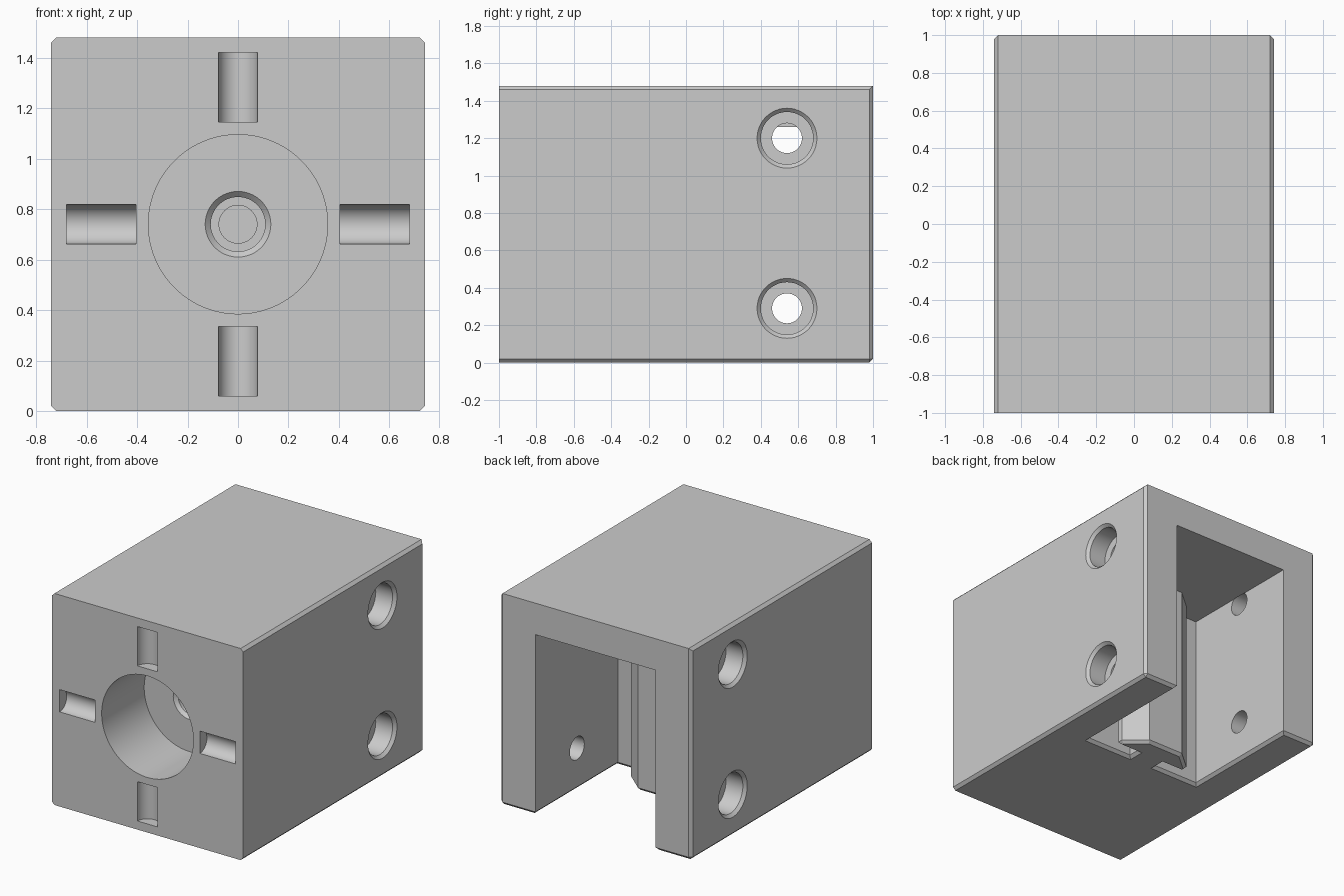
import bpy, bmesh, math
from mathutils import Vector

if "Cube" in bpy.data.objects:
    bpy.data.objects.remove(bpy.data.objects["Cube"], do_unlink=True)

HALF, HEIGHT, CEILING, CHAMFER = 0.74, 1.48, 1.26, 0.02
MID = HEIGHT / 2

grey = bpy.data.materials.new("light_grey")
grey.use_nodes = True
colour = (0.6, 0.6, 0.6, 1)
grey.diffuse_color = colour
grey.node_tree.nodes["Principled BSDF"].inputs["Base Color"].default_value = colour


def finish(bm, name):
    bmesh.ops.recalc_face_normals(bm, faces=bm.faces[:])
    mesh = bpy.data.meshes.new(name)
    bm.to_mesh(mesh)
    bm.free()
    mesh.materials.append(grey)
    obj = bpy.data.objects.new(name, mesh)
    bpy.context.collection.objects.link(obj)
    return obj


def prism(name, outline, z0, z1, chamfered):
    """Extrude a plan outline and chamfer the edges picked by the rule."""
    bm = bmesh.new()
    base = bm.faces.new([bm.verts.new((x, y, z0)) for x, y in outline])
    up = bmesh.ops.extrude_face_region(bm, geom=[base], use_keep_orig=True)["geom"]
    bmesh.ops.translate(bm, verts=[v for v in up if isinstance(v, bmesh.types.BMVert)],
                        vec=(0, 0, z1 - z0))
    bmesh.ops.recalc_face_normals(bm, faces=bm.faces[:])
    picked = [e for e in bm.edges if chamfered(e.verts[0].co, e.verts[1].co)]
    bmesh.ops.bevel(bm, geom=picked, offset=CHAMFER, segments=1,
                    profile=0.5, affect='EDGES')
    return finish(bm, name)


def turned(name, start, direction, steps, sides=64):
    """Turned solid: steps are (distance along the axis, radius)."""
    bm = bmesh.new()
    axis = Vector(direction).normalized()
    turn = axis.to_track_quat('Z', 'Y')
    rings = []
    for d, r in steps:
        angles = [2 * math.pi * i / sides for i in range(sides)]
        rings.append([bm.verts.new(Vector(start) + turn @ Vector(
            (r * math.cos(a), r * math.sin(a), d))) for a in angles])
    for a, b in zip(rings, rings[1:]):
        for i in range(sides):
            j = (i + 1) % sides
            bm.faces.new((a[i], a[j], b[j], b[i]))
    bm.faces.new(rings[0])
    bm.faces.new(rings[-1])
    return finish(bm, name)


def combine(target, other, operation):
    mod = target.modifiers.new(other.name, 'BOOLEAN')
    mod.operation, mod.solver, mod.object = operation, 'EXACT', other
    mesh = bpy.data.meshes.new_from_object(
        target.evaluated_get(bpy.context.evaluated_depsgraph_get()))
    target.modifiers.clear()
    target.data = mesh
    bpy.data.objects.remove(other, do_unlink=True)


def back_corner(a, b):
    return all(abs(p.x) > HALF - 0.01 and p.y > 0.99 for p in (a, b)) and a.x * b.x > 0


# Lower block: two side walls, rear pocket and the T-shaped vertical rail
half_outline = [(HALF, -1), (HALF, 1), (0.465, 1), (0.465, 0.09), (0.11, 0.09),
                (0.11, 0.17), (0.28, 0.17), (0.28, 0.21), (0.14, 0.33)]
outline = half_outline + [(-x, y) for x, y in reversed(half_outline)]


def lower_rule(a, b):
    bottom = a.z < 0.01 and b.z < 0.01 and not (a.y < -0.99 and b.y < -0.99)
    return bottom or back_corner(a, b)


body = prism("slotted_block", outline, 0, CEILING, lower_rule)

# Top slab over the pocket
corners = [(HALF, -1), (HALF, 1), (-HALF, 1), (-HALF, -1)]


def slab_rule(a, b):
    long_edge = min(a.z, b.z) > HEIGHT - 0.01 and abs(a.y - b.y) > 1
    upright = abs(a.z - b.z) > 0.1
    return long_edge or (upright and back_corner(a, b))


combine(body, prism("top_slab", corners, CEILING, HEIGHT, slab_rule), 'UNION')

# Front bore with a stepped blind hole in its floor
bore = [(-0.05, 0.355), (0.47, 0.355), (0.47, 0.13), (0.492, 0.108),
        (0.9, 0.108), (0.9, 0.075), (1.05, 0.075)]
combine(body, turned("bore_cutter", (0, -1, MID), (0, 1, 0), bore, 96), 'DIFFERENCE')

# Four half-round grooves around the bore
for x, z in ((1, 0), (-1, 0), (0, 1), (0, -1)):
    start = (0.405 * x, -1, MID + 0.405 * z)
    groove = turned("groove_cutter", start, (x, 0, z), [(0, 0.078), (0.275, 0.078)], 48)
    combine(body, groove, 'DIFFERENCE')

# Counterbored screw holes through both side walls
screw = [(-0.02, 0.18), (0.02, 0.14), (0.15, 0.14), (0.15, 0.08), (0.4, 0.08)]
for side in (1, -1):
    for z in (0.29, 1.2):
        # the upper holes stop at the pocket ceiling, so trim their reach
        reach = screw[:-1] + [(HALF - 0.465 + 0.001, 0.08)] if z > 1 else screw
        hole = turned("screw_hole_cutter", (side * HALF, 0.54, z), (-side, 0, 0), reach, 48)
        combine(body, hole, 'DIFFERENCE')

# Smooth the round walls, keep the edges sharp
bpy.ops.object.select_all(action='DESELECT')
body.select_set(True)
bpy.context.view_layer.objects.active = body
bpy.ops.object.shade_smooth_by_angle(angle=math.radians(25))
